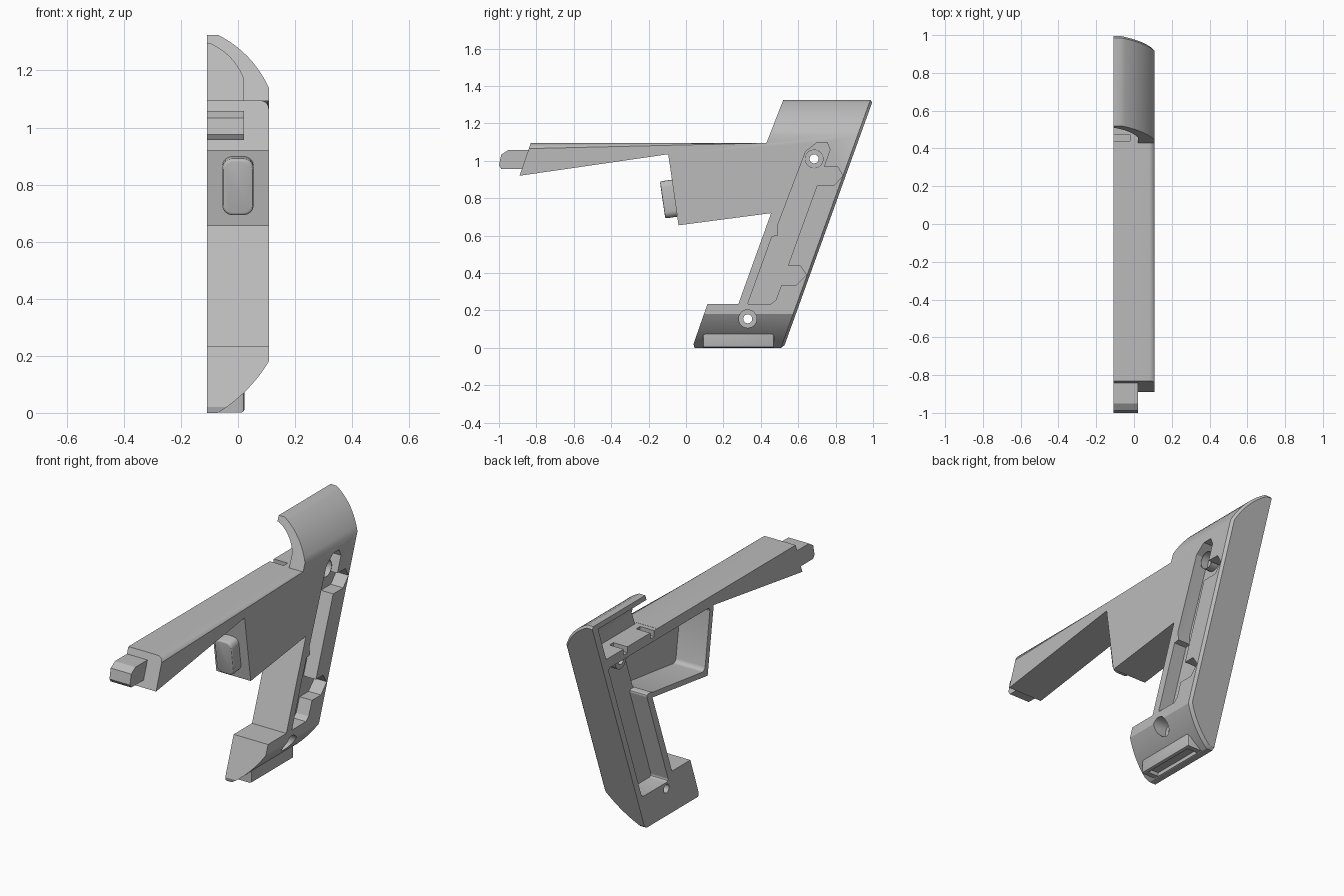
import bpy, bmesh, math
from mathutils import Matrix

cube = bpy.data.objects.get("Cube")
if cube:
    bpy.data.objects.remove(cube, do_unlink=True)

SPLIT, OUTER = -0.108, 0.108      # flat mating face and outer face
SLOPE = 0.359                     # rake of the grip

grey = bpy.data.materials.new("plain grey")
grey.use_nodes = True
color = (0.5, 0.5, 0.5, 1)
grey.diffuse_color = color
grey.node_tree.nodes["Principled BSDF"].inputs["Base Color"].default_value = color


def finish(name, bm):
    bmesh.ops.recalc_face_normals(bm, faces=bm.faces[:])
    mesh = bpy.data.meshes.new(name)
    bm.to_mesh(mesh)
    bm.free()
    mesh.materials.append(grey)
    obj = bpy.data.objects.new(name, mesh)
    bpy.context.collection.objects.link(obj)
    return obj


def bevel(bm, rule, size, segments=1):
    edges = [e for e in bm.edges if rule(*[v.co for v in e.verts])]
    bmesh.ops.bevel(bm, geom=edges, offset=size, segments=segments,
                    profile=0.5, affect='EDGES', clamp_overlap=True)


def prism(points, a, b, axis='x', rounding=0):
    """Extrude a (y, z) profile along x, or an (x, z) profile along y."""
    bm = bmesh.new()
    place = (lambda p, t: (t, *p)) if axis == 'x' else (lambda p, t: (p[0], t, p[1]))
    low = [bm.verts.new(place(p, a)) for p in points]
    high = [bm.verts.new(place(p, b)) for p in points]
    bm.faces.new(low)
    bm.faces.new(high)
    for i in range(len(points)):
        j = (i + 1) % len(points)
        bm.faces.new((low[i], low[j], high[j], high[i]))
    if rounding:
        k = 0 if axis == 'x' else 1
        bevel(bm, lambda p, q: abs(p[k] - q[k]) > 1e-4, rounding, 4)
    bmesh.ops.recalc_face_normals(bm, faces=bm.faces[:])
    return bm


def box(x0, x1, y0, y1, z0, z1, rounding=0):
    return prism([(y0, z0), (y1, z0), (y1, z1), (y0, z1)], x0, x1, 'x', rounding)


def cylinder(y, z, r, x0, x1):
    ring = [(y + r * math.cos(i * math.tau / 32), z + r * math.sin(i * math.tau / 32))
            for i in range(32)]
    return prism(ring, x0, x1)


def arc(p, q, bulge, n=10):
    """Points of a shallow arc from p to q, bulging to the right of travel."""
    dx, dz = q[0] - p[0], q[1] - p[1]
    length = math.hypot(dx, dz)
    pts = []
    for i in range(n + 1):
        t = i / n
        h = 4 * bulge * t * (1 - t) / length
        pts.append((p[0] + dx * t + dz * h, p[1] + dz * t - dx * h))
    return pts


def combine(target, bm, operation='DIFFERENCE'):
    tool = finish("helper", bm)
    tool.hide_render = True
    mod = target.modifiers.new("combine", 'BOOLEAN')
    mod.operation, mod.object, mod.solver = operation, tool, 'EXACT'
    with bpy.context.temp_override(object=target, active_object=target):
        bpy.ops.object.modifier_apply(modifier=mod.name)
    bpy.data.objects.remove(tool, do_unlink=True)


# Frame: arm, trigger housing, raked grip, foot and hood in one outline
outline = [(-0.89, 0.92), (-0.095, 1.035), (-0.04, 0.655), (0.455, 0.72),
           (0.28, 0.235), (0.115, 0.235), (0.04, 0.02), (0.045, 0), (0.522, 0),
           (1.0, 1.325), (0.52, 1.325), (0.43, 1.095), (-0.83, 1.095)]
bm = prism(outline, SPLIT, OUTER)
bevel(bm, lambda p, q: min(p.x, q.x) > 0.1 and min(p.z, q.z) > 1.09
      and max(p.z, q.z) < 1.1, 0.03, 5)
frame = finish("frame_shell", bm)

# Curved shoulders of the hood and the foot
section = ([(-0.3, 0), (-0.07, 0)] + arc((-0.07, 0), (OUTER, 0.18), 0.015)[1:]
           + [(0.2, 0.32), (0.2, 1.0)]
           + arc((OUTER, 1.14), (-0.07, 1.325), 0.022) + [(-0.3, 1.325)])
section = [(x, z - 0.01 if z == 0 and x < -0.1 else z) for x, z in section]
section[-1] = (-0.3, 1.34)
combine(frame, prism(section, -1.5, 1.5, 'y'), 'INTERSECT')

# Chamfer round the raked back face
bm = bmesh.new()
bm.from_mesh(frame.data)
bmesh.ops.dissolve_limit(bm, angle_limit=0.01, verts=bm.verts[:], edges=bm.edges[:])


def on_back(p):
    return abs(p.y - 0.522 - p.z * 0.478 / 1.325) < 0.002


bevel(bm, lambda p, q: on_back(p) and on_back(q) and max(p.x, q.x) > SPLIT + 0.01, 0.014)
bm.to_mesh(frame.data)
bm.free()

# Hood hollow, open to the front and to the split face
hollow = [(-0.3, 1.094), (0.02, 1.094)] + arc((0.02, 1.17), (-0.1, 1.295), 0.018) + [(-0.3, 1.295)]
bm = prism(hollow, 0.02, 0.478, 'y')
for v in bm.verts:
    v.co.y += SLOPE * v.co.z
combine(frame, bm)

# Inner cavities of the trigger housing and the grip
combine(frame, prism([(-0.063, 1.035), (-0.014, 0.69), (0.475, 0.752), (0.575, 1.035)],
                     -0.2, 0.075, rounding=0.025))
combine(frame, prism([(0.31, 0.19), (0.55, 0.19), (0.853, 1.035), (0.45, 1.035),
                      (0.45, 0.755), (0.51, 0.755)], -0.2, 0.0, rounding=0.02))

# Outer side pocket with two rear lobes
pocket = [(0.33, 0.235), (0.46, 0.595), (0.492, 0.6), (0.488, 0.65), (0.64, 1.05),
          (0.70, 1.097), (0.755, 1.097), (0.77, 1.06), (0.738, 0.97), (0.81, 0.97),
          (0.838, 0.92), (0.79, 0.867), (0.70, 0.867), (0.545, 0.44), (0.61, 0.44),
          (0.643, 0.39), (0.59, 0.335), (0.51, 0.335), (0.48, 0.255), (0.455, 0.235)]
combine(frame, prism(pocket, 0.03, 0.3))

# Screw boss, then stepped screw holes
combine(frame, cylinder(0.685, 1.01, 0.05, -0.07, 0.075), 'UNION')
for y, z, bore in ((0.685, 1.01, 0.03), (0.33, 0.155, 0.02)):
    combine(frame, cylinder(y, z, 0.048, bore, 0.3))
    combine(frame, cylinder(y, z, 0.024, -0.3, 0.3))

# Locating slots in the deck
for y in (0.44, 0.68):
    combine(frame, box(-0.2, -0.02, y, y + 0.035, 1.06, 1.12))

# Foot pad with a recessed underside
bm = box(SPLIT, 0.023, 0.09, 0.47, 0.001, 0.08)
bevel(bm, lambda p, q: max(p.z, q.z) < 0.01 and min(p.x, q.x) > 0
      or min(p.x, q.x) > 0 and abs(p.z - q.z) > 0.01, 0.012, 2)
pad = finish("foot_pad", bm)
for body in (frame, pad):
    combine(body, box(-0.065, 0.002, 0.12, 0.44, -0.1, 0.022))

# Muzzle tip
tip = finish("muzzle_tip", prism([(-1, 0.975), (-0.988, 0.957), (-0.8, 0.957), (-0.8, 1.058),
                                  (-0.95, 1.058), (-0.988, 1.033)], SPLIT, 0.021))

# Trigger button, tilted to sit square on the housing
bm = prism([(-0.055, -0.1), (0.055, -0.1), (0.055, 0.1), (-0.055, 0.1)],
           -0.065, 0.02, 'y', rounding=0.035)
bevel(bm, lambda p, q: max(p.y, q.y) < -0.06, 0.01, 3)
bm.transform(Matrix.Translation((0, -0.061, 0.8)) @ Matrix.Rotation(math.radians(8.2), 4, 'X'))
button = finish("trigger_button", bm)

# Smooth the rounded surfaces, keep the hard edges
for obj in (frame, pad, tip, button):
    bpy.ops.object.select_all(action='DESELECT')
    obj.select_set(True)
    bpy.context.view_layer.objects.active = obj
    bpy.ops.object.shade_smooth_by_angle(angle=math.radians(30))
